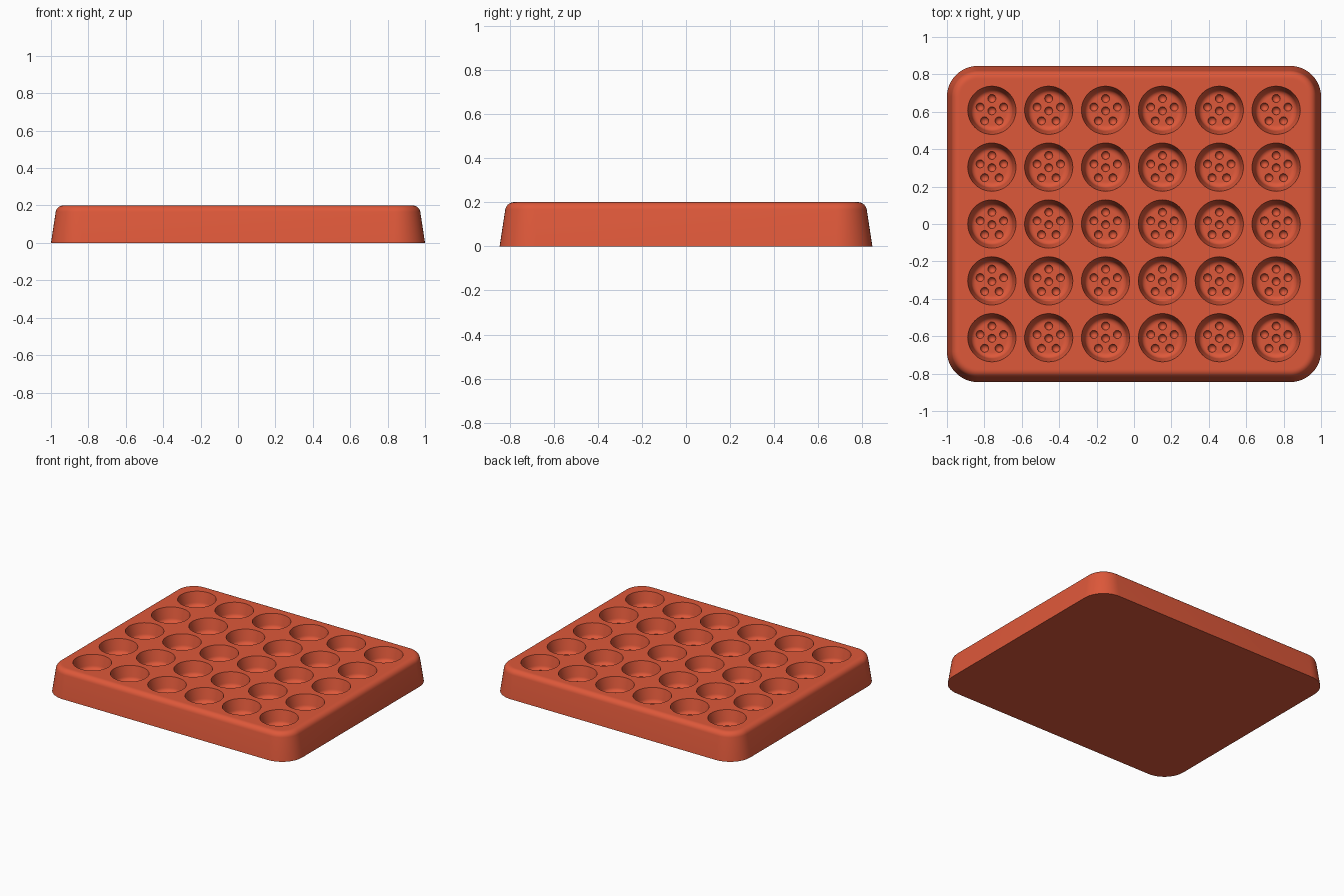
import bpy, bmesh
from math import sin, cos, pi, radians
from mathutils import Matrix, Vector

cube = bpy.data.objects.get("Cube")
if cube:
    bpy.data.objects.remove(cube, do_unlink=True)

HX, HY, HEIGHT, CORNER = 1.0, 0.845, 0.2, 0.165
PITCH, CUP_R, FLOOR_R, FLOOR_Z = 0.304, 0.129, 0.112, 0.1
DOT_R, DOT_RING = 0.022, 0.066

clay = bpy.data.materials.new("terracotta red")
clay.use_nodes = True
colour = (0.73, 0.098, 0.042, 1)
clay.diffuse_color = colour
clay.node_tree.nodes["Principled BSDF"].inputs["Base Color"].default_value = colour


def make_object(name, bm):
    bmesh.ops.recalc_face_normals(bm, faces=bm.faces)
    mesh = bpy.data.meshes.new(name)
    bm.to_mesh(mesh)
    bm.free()
    mesh.materials.append(clay)
    obj = bpy.data.objects.new(name, mesh)
    bpy.context.collection.objects.link(obj)
    return obj


def loft(bm, rings):
    """Skin a stack of point rings and cap both ends."""
    loops = [[bm.verts.new(p) for p in ring] for ring in rings]
    for a, b in zip(loops, loops[1:]):
        for i in range(len(a)):
            j = (i + 1) % len(a)
            bm.faces.new((a[i], a[j], b[j], b[i]))
    bm.faces.new(loops[0][::-1])
    bm.faces.new(loops[-1])


def rounded_rect(inset, z, steps=12):
    r = CORNER - inset
    points = []
    for quarter, (sx, sy) in enumerate([(1, 1), (-1, 1), (-1, -1), (1, -1)]):
        for k in range(steps + 1):
            a = (quarter + k / steps) * pi / 2
            points.append((sx * (HX - CORNER) + r * cos(a),
                           sy * (HY - CORNER) + r * sin(a), z))
    return points


def circle(centre, r, z, sides=48):
    return [(centre.x + r * cos(2 * pi * i / sides),
             centre.y + r * sin(2 * pi * i / sides), z) for i in range(sides)]


# Tray body: tapered wall, rounded upper edge, flat top
bm = bmesh.new()
rings = [rounded_rect(0, 0)]
for k in range(8):
    a = radians(9 + 81 * k / 7)
    rings.append(rounded_rect(0.065 - 0.04 * cos(a), 0.16 + 0.04 * sin(a)))
rings.append(rounded_rect(0.072, HEIGHT))
loft(bm, rings)
tray = make_object("tray", bm)

centres = [Vector(((c - 2.5) * PITCH, (r - 2) * PITCH, 0))
           for c in range(6) for r in range(5)]

# Round cups with a filleted floor
fillet = 0.03
cups = bmesh.new()
for centre in centres:
    profile = [(FLOOR_R - fillet - 0.004, FLOOR_Z)]
    for k in range(7):
        a = radians(84 * k / 6)
        profile.append((FLOOR_R - fillet + fillet * sin(a),
                        FLOOR_Z + fillet * (1 - cos(a))))
    profile += [(CUP_R, HEIGHT), (CUP_R, HEIGHT + 0.05)]
    loft(cups, [circle(centre, r, z) for r, z in profile])
cup_cutter = make_object("cup_cutter", cups)

# Small dimples in each cup floor: one in the middle, five around it
dots = bmesh.new()
offsets = [Vector((0, 0, 0))] + [
    DOT_RING * Vector((cos(a), sin(a), 0))
    for a in (radians(90 + 72 * k) for k in range(5))]
for centre in centres:
    for offset in offsets:
        place = centre + offset + Vector((0, -0.003, FLOOR_Z + 0.001))
        bmesh.ops.create_uvsphere(dots, u_segments=16, v_segments=10,
                                  radius=DOT_R, matrix=Matrix.Translation(place))
dot_cutter = make_object("dimple_cutter", dots)

# Cut the cups first, then the dimples
for cutter in (cup_cutter, dot_cutter):
    cutter.hide_render = True
    cut = tray.modifiers.new(cutter.name, "BOOLEAN")
    cut.operation = "DIFFERENCE"
    cut.solver = "EXACT"
    cut.object = cutter

bpy.ops.object.select_all(action="DESELECT")
tray.select_set(True)
bpy.context.view_layer.objects.active = tray
for name in [m.name for m in tray.modifiers]:
    bpy.ops.object.modifier_apply(modifier=name)
for cutter in (cup_cutter, dot_cutter):
    bpy.data.objects.remove(cutter, do_unlink=True)
bpy.ops.object.shade_smooth_by_angle(angle=radians(30))
